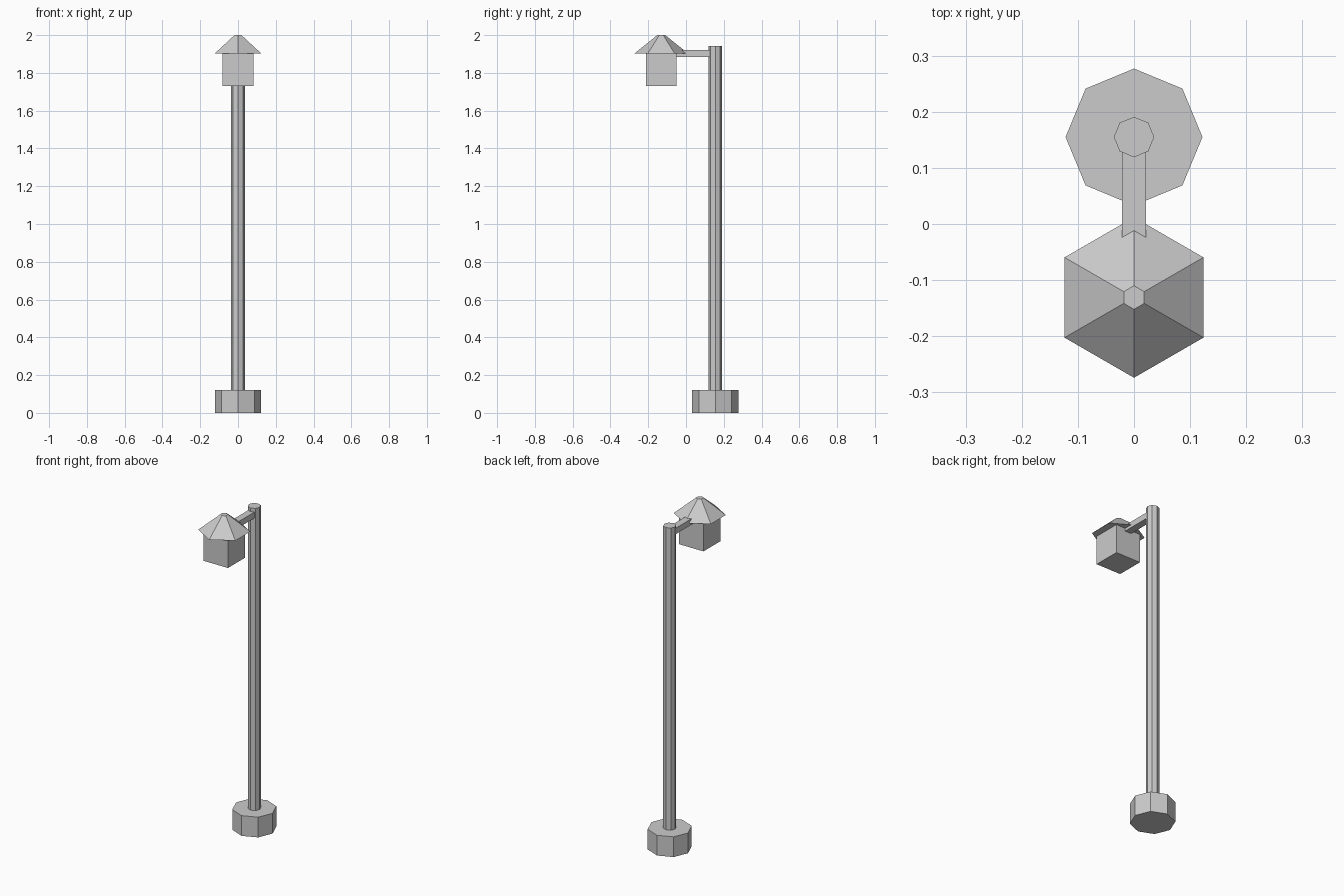
import bpy, math

cube = bpy.data.objects.get("Cube")
if cube:
    bpy.data.objects.remove(cube, do_unlink=True)

GREY = (0.6, 0.6, 0.6, 1.0)
metal = bpy.data.materials.new("plain grey")
metal.use_nodes = True
metal.diffuse_color = GREY
metal.node_tree.nodes["Principled BSDF"].inputs["Base Color"].default_value = GREY

POLE_Y, LAMP_Y = 0.155, -0.131


def finish(name):
    obj = bpy.context.object
    obj.name = obj.data.name = name
    obj.data.materials.clear()
    obj.data.materials.append(metal)


def prism(name, sides, y, z0, z1, r0, r1):
    """Upright flat-sided cone or cylinder with a corner facing +y."""
    bpy.ops.mesh.primitive_cone_add(vertices=sides, radius1=r0, radius2=r1,
                                    depth=z1 - z0, location=(0, y, (z0 + z1) / 2))
    finish(name)


def box(name, half_x, y0, y1, z0, z1):
    bpy.ops.mesh.primitive_cube_add(size=1, location=(0, (y0 + y1) / 2, (z0 + z1) / 2))
    bpy.context.object.scale = (2 * half_x, y1 - y0, z1 - z0)
    bpy.ops.object.transform_apply(location=False, rotation=False, scale=True)
    finish(name)


# Post standing on its footing
prism("base", 8, POLE_Y, 0, 0.122, 0.122, 0.122)
prism("pole", 8, POLE_Y, 0.122, 1.943, 0.036, 0.036)

# Arm carrying the lantern
box("arm", 0.021, LAMP_Y + 0.06, POLE_Y - 0.01, 1.885, 1.921)

# Lantern body and its hexagonal roof
box("lantern", 0.082, LAMP_Y - 0.082, LAMP_Y + 0.082, 1.73, 1.902)
prism("lantern_roof", 6, LAMP_Y, 1.902, 2.0, 0.143, 0.021)
